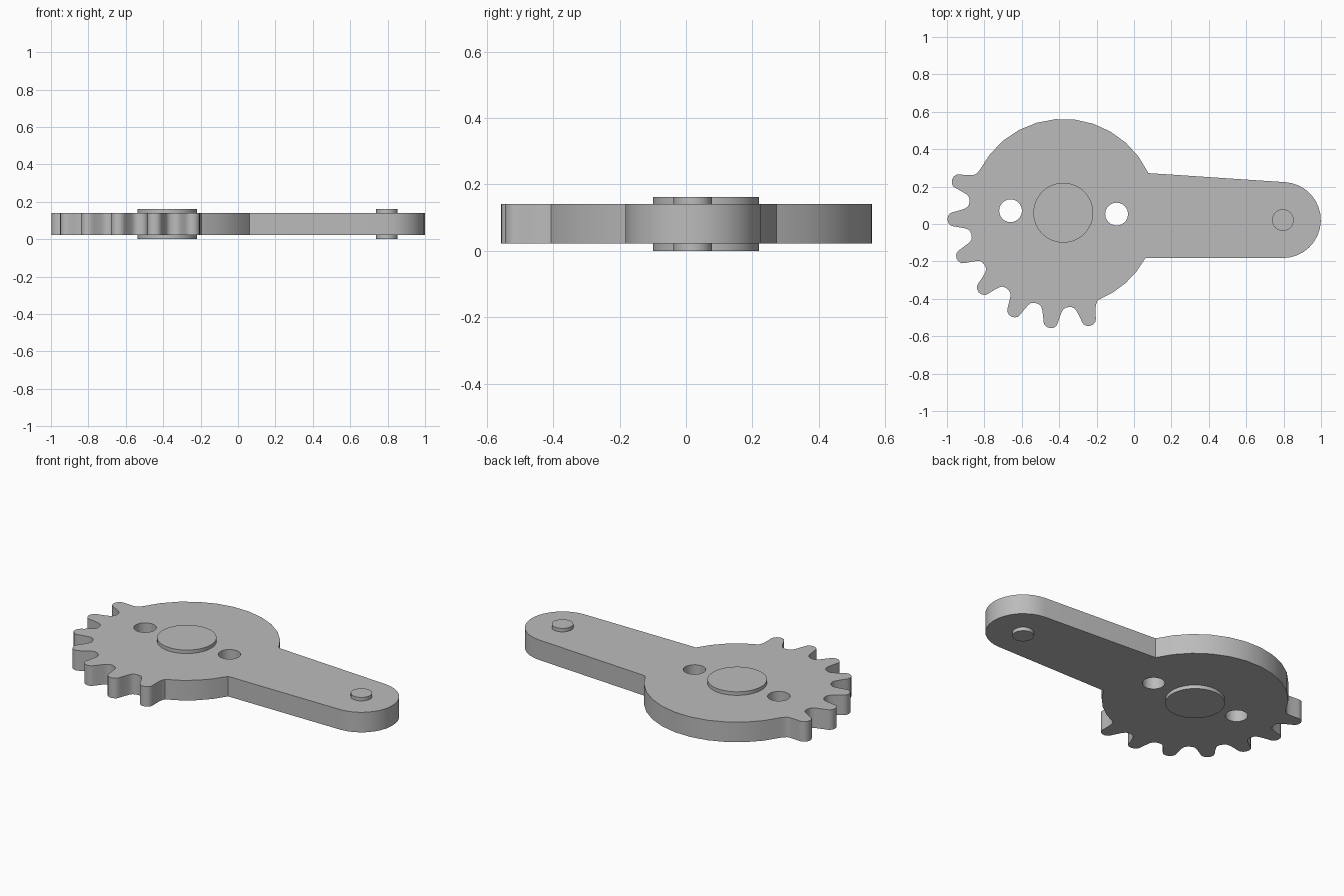
import bpy, bmesh
from math import radians, cos, sin, pi
from mathutils import Vector

cube = bpy.data.objects.get("Cube")
if cube:
    bpy.data.objects.remove(cube, do_unlink=True)

HUB = Vector((-0.378, 0.06))      # centre of the toothed disc
ARM = Vector((0.796, 0.021))      # centre of the rounded arm end
DISC_R, ARM_R = 0.502, 0.203
Z0, Z1, TOP = 0.022, 0.141, 0.162

gray = bpy.data.materials.new("plain gray")
gray.use_nodes = True
gray.diffuse_color = (0.5, 0.5, 0.5, 1)
gray.node_tree.nodes["Principled BSDF"].inputs["Base Color"].default_value = (0.5, 0.5, 0.5, 1)


def polar(centre, radius, degrees):
    a = radians(degrees)
    return centre + radius * Vector((cos(a), sin(a)))


def arc(centre, radius, start, end, steps):
    return [polar(centre, radius, start + (end - start) * i / steps) for i in range(steps + 1)]


def plate(name, loops, z0, z1):
    """Fill outline loops (later ones are holes) and extrude them upward."""
    bm = bmesh.new()
    edges = []
    for loop in loops:
        vs = [bm.verts.new((p.x, p.y, z0)) for p in loop]
        edges += [bm.edges.new((v, vs[i - 1])) for i, v in enumerate(vs)]
    bmesh.ops.triangle_fill(bm, edges=edges, use_beauty=True)
    ext = bmesh.ops.extrude_face_region(bm, geom=bm.faces[:], use_keep_orig=True)
    moved = [g for g in ext["geom"] if isinstance(g, bmesh.types.BMVert)]
    bmesh.ops.translate(bm, vec=(0, 0, z1 - z0), verts=moved)
    bmesh.ops.recalc_face_normals(bm, faces=bm.faces[:])
    mesh = bpy.data.meshes.new(name)
    bm.to_mesh(mesh)
    bm.free()
    mesh.materials.append(gray)
    obj = bpy.data.objects.new(name, mesh)
    bpy.context.collection.objects.link(obj)
    bpy.ops.object.select_all(action='DESELECT')
    obj.select_set(True)
    bpy.context.view_layer.objects.active = obj
    bpy.ops.object.shade_smooth_by_angle(angle=radians(32))


# Half tooth flank: angle from tooth centre, radius
flank = [(8.2, 0.507), (6.8, 0.514), (5.8, 0.528), (5.1, 0.545), (4.1, 0.575),
         (3.7, 0.592), (3.0, 0.607), (1.7, 0.617)]
tooth = [(-a, r) for a, r in flank] + [(0, 0.621)] + [(a, r) for a, r in reversed(flank)]

# Outline: plain arc, seven teeth, plain arc, arm
outline = arc(HUB, DISC_R, 25, 153, 11)
for n in range(7):
    centre = 163.4 + 20 * n
    profile = tooth[:-1] if n == 6 else tooth + [(10, 0.505)]
    outline += [polar(HUB, r, centre + a) for a, r in profile]
outline += arc(HUB, DISC_R, 291.5, 331.3, 4)
outline += arc(ARM, ARM_R, -90, 86, 16)

holes = [arc(Vector(c), 0.061, 0, 345, 23) for c in ((-0.66, 0.071), (-0.093, 0.053))]
plate("toothed_lever_plate", [outline] + holes, Z0, Z1)

# Shaft stubs standing proud on both faces
for name, centre, radius, sides in (("hub_shaft", HUB, 0.16, 48), ("arm_pin", ARM, 0.058, 24)):
    ring = arc(centre, radius, 0, 360 - 360 / sides, sides - 1)
    plate(name, [ring], 0, TOP)
